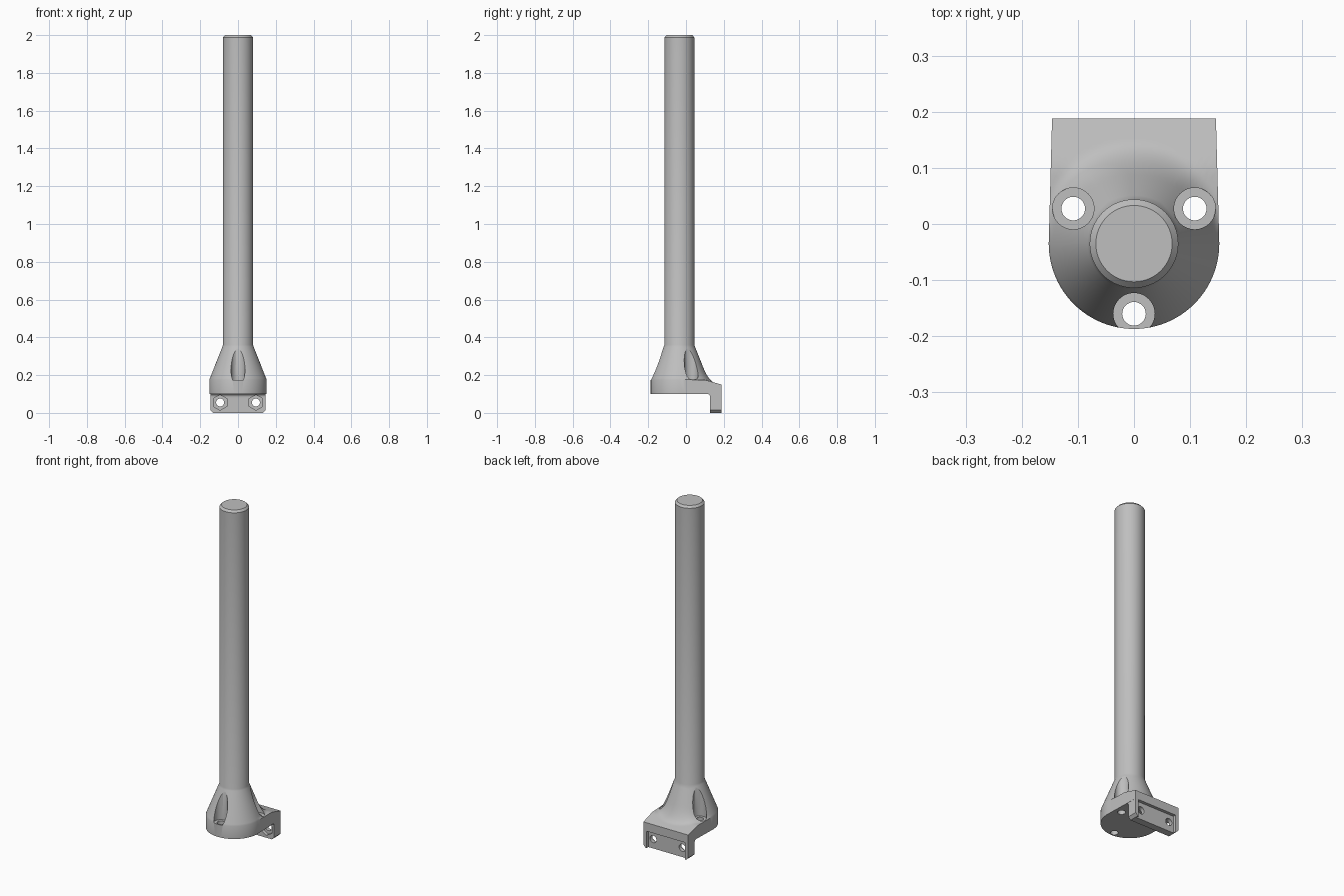
import bpy, bmesh, math
from mathutils import Matrix

old = bpy.data.objects.get("Cube")
if old:
    bpy.data.objects.remove(old, do_unlink=True)

AXIS_Y = -0.035          # centre line of the post
POST_R, BASE_R = 0.079, 0.152
BACK_Y, BACK_X = 0.188, 0.146
LOW_Z, SEAT_Z, NECK_Z = 0.10, 0.175, 0.36

grey = bpy.data.materials.new("plain grey")
grey.use_nodes = True
colour = (0.52, 0.52, 0.52, 1)
grey.diffuse_color = colour
grey.node_tree.nodes["Principled BSDF"].inputs["Base Color"].default_value = colour


def make_object(name, bm):
    bmesh.ops.recalc_face_normals(bm, faces=bm.faces)
    mesh = bpy.data.meshes.new(name)
    bm.to_mesh(mesh)
    bm.free()
    mesh.materials.append(grey)
    ob = bpy.data.objects.new(name, mesh)
    bpy.context.collection.objects.link(ob)
    return ob


def prism(name, points, direction):
    """Extrude a closed polygon along a direction."""
    bm = bmesh.new()
    face = bm.faces.new([bm.verts.new(p) for p in points])
    moved = bmesh.ops.extrude_face_region(bm, geom=[face])["geom"]
    verts = [g for g in moved if isinstance(g, bmesh.types.BMVert)]
    bmesh.ops.translate(bm, verts=verts, vec=direction)
    return make_object(name, bm)


def cylinder(name, radius, depth, matrix, sides=48):
    bm = bmesh.new()
    bmesh.ops.create_cone(bm, cap_ends=True, segments=sides, radius1=radius,
                          radius2=radius, depth=depth, matrix=matrix)
    return make_object(name, bm)


def boolean(target, tool, operation):
    mod = target.modifiers.new(tool.name, "BOOLEAN")
    mod.operation, mod.solver, mod.object = operation, "EXACT", tool
    bpy.context.view_layer.objects.active = target
    bpy.ops.object.modifier_apply(modifier=mod.name)
    bpy.data.objects.remove(tool, do_unlink=True)


# Flange outline: half circle at the front, tapered straight sides to the back
outline = []
for i in range(49):
    a = math.pi + math.pi * i / 48
    outline.append((BASE_R * math.cos(a), AXIS_Y + BASE_R * math.sin(a)))
corners = [(BASE_R, AXIS_Y), (BACK_X, BACK_Y), (-BACK_X, BACK_Y), (-BASE_R, AXIS_Y)]
for (p, q), steps in zip(zip(corners, corners[1:]), (14, 24, 14)):
    for i in range(1, steps + 1):
        t = i / steps
        outline.append((p[0] + (q[0] - p[0]) * t, p[1] + (q[1] - p[1]) * t))
outline.pop()


def flange_height(r, y):
    """Cone around the post, blended softly into the rear shelf."""
    cone = NECK_Z - (NECK_Z - SEAT_Z) * (r - POST_R) / (BASE_R - POST_R)
    shelf = SEAT_Z - 0.025 * max(0, (y - 0.1) / (BACK_Y - 0.1))
    k = 0.07 * min(1, max(0, (y - AXIS_Y) / 0.12))
    h = max(k - abs(cone - shelf), 0) / k if k > 0 else 0
    return max(cone, shelf) + h * h * k / 4


# Post and flange as one lofted skin
bm = bmesh.new()
rings = []
for r, z in ((0.068, 2.0), (POST_R, 1.988)):
    ring = []
    for x, y in outline:
        a = math.atan2(y - AXIS_Y, x)
        ring.append(bm.verts.new((r * math.cos(a), AXIS_Y + r * math.sin(a), z)))
    rings.append(ring)
STEPS = 20
for i in range(STEPS + 1):
    ring = []
    for x, y in outline:
        a = math.atan2(y - AXIS_Y, x)
        r = POST_R + (math.hypot(x, y - AXIS_Y) - POST_R) * i / STEPS
        py = AXIS_Y + r * math.sin(a)
        z = NECK_Z if i == 0 else flange_height(r, py)
        ring.append(bm.verts.new((r * math.cos(a), py, z)))
    rings.append(ring)
rings.append([bm.verts.new((x, y, LOW_Z)) for x, y in outline])
for upper, lower in zip(rings, rings[1:]):
    for i in range(len(upper)):
        j = (i + 1) % len(upper)
        bm.faces.new((upper[i], upper[j], lower[j], lower[i]))
bm.faces.new(rings[0])
bm.faces.new(rings[-1])
body = make_object("post_with_flange", bm)

# Rear clamp plate hanging below the shelf, with cut lower corners
W, C = BACK_X, 0.015
front_y = 0.128
plate = prism("clamp_plate", [(-W + C, front_y, 0), (W - C, front_y, 0), (W, front_y, C),
                              (W, front_y, 0.12), (-W, front_y, 0.12), (-W, front_y, C)],
              (0, BACK_Y - front_y, 0))
boolean(body, plate, "UNION")

# Small fillet under the shelf
F = 0.015
fillet = [(-W, front_y + 0.01, LOW_Z + 0.01), (-W, front_y - F, LOW_Z + 0.01)]
for i in range(7):
    a = math.pi / 2 * (1 - i / 6)
    fillet.append((-W, front_y - F + F * math.cos(a), LOW_Z - F + F * math.sin(a)))
fillet.append((-W, front_y + 0.01, LOW_Z - F))
boolean(body, prism("shelf_fillet", fillet, (2 * W, 0, 0)), "UNION")

# Shallow pocket in the back of the clamp plate, open at the bottom
P = W - 0.02
pocket = prism("back_pocket", [(-P, 0.17, -0.05), (P, 0.17, -0.05), (P, 0.17, 0.1), (-P, 0.17, 0.1)],
               (0, 0.1, 0))
boolean(body, pocket, "DIFFERENCE")

# Three counterbored screw holes around the post
for k in range(3):
    a = -math.pi / 2 + k * math.tau / 3
    x, y = 0.125 * math.cos(a), AXIS_Y + 0.125 * math.sin(a)
    boolean(body, cylinder("counterbore", 0.037, 0.4, Matrix.Translation((x, y, SEAT_Z + 0.199))), "DIFFERENCE")
    boolean(body, cylinder("screw_hole", 0.021, 0.4, Matrix.Translation((x, y, 0.2))), "DIFFERENCE")

# Two clamp bolt holes with hexagonal nut recesses on the inner side
turn = Matrix.Rotation(math.pi / 2, 4, "X")
for side in (-1, 1):
    x, z = 0.095 * side, 0.055
    boolean(body, cylinder("bolt_hole", 0.021, 0.2, Matrix.Translation((x, 0.16, z)) @ turn), "DIFFERENCE")
    boolean(body, cylinder("nut_recess", 0.041, 0.05, Matrix.Translation((x, 0.123, z)) @ turn, 6), "DIFFERENCE")

bpy.ops.object.select_all(action="DESELECT")
body.select_set(True)
bpy.context.view_layer.objects.active = body
bpy.ops.object.shade_smooth_by_angle(angle=math.radians(30))
